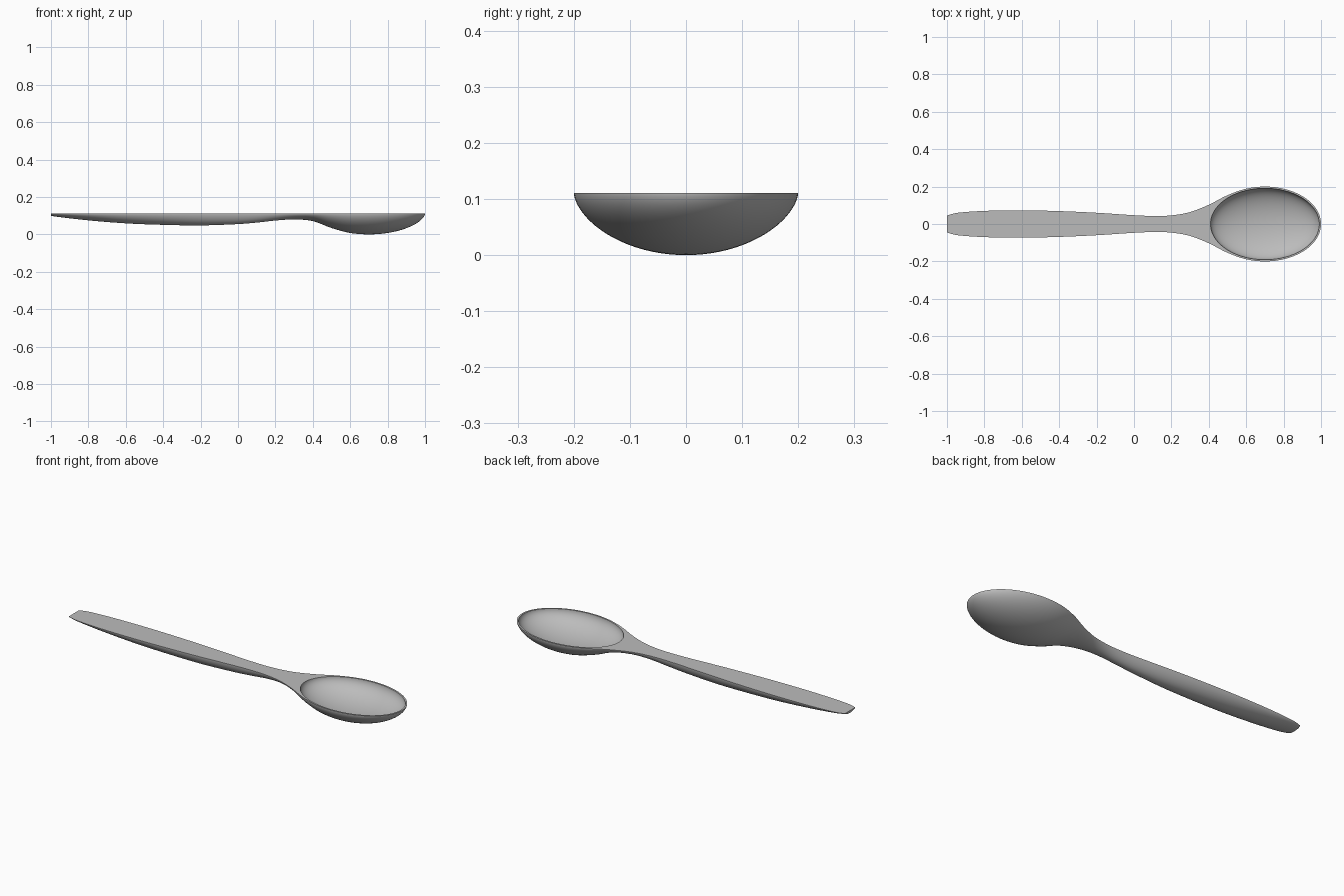
import bpy, bmesh, math

cube = bpy.data.objects.get("Cube")
if cube:
    bpy.data.objects.remove(cube, do_unlink=True)

RIM = 0.111            # height of the flat upper face
BOWL_X = 0.70          # centre of the bowl
BOWL_L, BOWL_W = 0.30, 0.20
JOIN = 0.60            # from here on the outline is purely the bowl
ARC = 40               # steps across the rounded underside

# Handle stations: x, half width, depth below the rim
HANDLE = [(-1.0, 0.045, 0.012), (-0.95, 0.059, 0.019), (-0.8, 0.070, 0.036),
          (-0.6, 0.073, 0.052), (-0.4, 0.069, 0.060), (-0.2, 0.060, 0.063),
          (0.0, 0.047, 0.056), (0.1, 0.043, 0.048), (0.2, 0.046, 0.037),
          (0.3, 0.064, 0.031), (0.4, 0.103, 0.040), (0.5, 0.154, 0.077)]


def bowl_station(x):
    t = max(0.0, 1 - ((x - BOWL_X) / BOWL_L) ** 2)
    return x, BOWL_W * math.sqrt(t), RIM * t ** 0.6


def smooth_value(points, x, k):
    """Cubic interpolation of column k through the stations."""
    i = max(j for j in range(1, len(points) - 2) if j == 1 or points[j][0] <= x)
    if x < points[1][0]:
        i = 0
    a, b = points[i], points[i + 1]
    before, after = points[max(i - 1, 0)], points[min(i + 2, len(points) - 1)]
    h = b[0] - a[0]
    u = (x - a[0]) / h
    ma = (b[k] - before[k]) / (b[0] - before[0]) * h
    mb = (after[k] - a[k]) / (after[0] - a[0]) * h
    return ((2*u**3 - 3*u*u + 1) * a[k] + (u**3 - 2*u*u + u) * ma
            + (3*u*u - 2*u**3) * b[k] + (u**3 - u*u) * mb)


def make_object(name, bm):
    bmesh.ops.recalc_face_normals(bm, faces=bm.faces)
    mesh = bpy.data.meshes.new(name)
    bm.to_mesh(mesh)
    bm.free()
    obj = bpy.data.objects.new(name, mesh)
    bpy.context.collection.objects.link(obj)
    return obj


# Sections along the length, packed closer together towards the tip
control = HANDLE + [bowl_station(JOIN), bowl_station(BOWL_X)]
stations = []
for n in range(80):
    x = -1 + (JOIN + 1) * n / 80
    stations.append((x, smooth_value(control, x, 1), smooth_value(control, x, 2)))
start = math.acos((JOIN - BOWL_X) / BOWL_L)
for n in range(36):
    stations.append(bowl_station(BOWL_X + BOWL_L * math.cos(start * (1 - n / 36))))

# Solid body: half-oval sections with a flat top
bm = bmesh.new()
rings = []
for x, w, d in stations:
    ring = []
    for j in range(ARC + 1):
        a = math.pi * j / ARC
        drop = d * max(0.0, math.sin(a)) ** 1.2 if 0 < j < ARC else 0
        ring.append(bm.verts.new((x, -w * math.cos(a), RIM - drop)))
    rings.append(ring)
for r, s in zip(rings, rings[1:]):
    for j in range(ARC):
        bm.faces.new((r[j], r[j + 1], s[j + 1], s[j]))
tip = bm.verts.new((BOWL_X + BOWL_L, 0, RIM))
for j in range(ARC):
    bm.faces.new((rings[-1][j], rings[-1][j + 1], tip))
bm.faces.new(rings[0])
bm.faces.new([r[0] for r in rings] + [tip] + [r[-1] for r in reversed(rings)])
spoon = make_object("spoon", bm)

# Oval hollow of the bowl
bm = bmesh.new()
bmesh.ops.create_uvsphere(bm, u_segments=96, v_segments=48, radius=1)
bmesh.ops.scale(bm, vec=(0.291, 0.191, 0.096), verts=bm.verts)
bmesh.ops.translate(bm, vec=(BOWL_X, 0, RIM + 0.0005), verts=bm.verts)
hollow = make_object("bowl_hollow_cutter", bm)
hollow.hide_render = True

cut = spoon.modifiers.new("hollow", 'BOOLEAN')
cut.operation = 'DIFFERENCE'
cut.solver = 'EXACT'
cut.object = hollow
bpy.ops.object.select_all(action='DESELECT')
spoon.select_set(True)
bpy.context.view_layer.objects.active = spoon
bpy.ops.object.modifier_apply(modifier=cut.name)
bpy.data.objects.remove(hollow, do_unlink=True)

# Plain grey finish
grey = bpy.data.materials.new("grey")
grey.use_nodes = True
colour = (0.5, 0.5, 0.5, 1)
grey.diffuse_color = colour
grey.node_tree.nodes["Principled BSDF"].inputs["Base Color"].default_value = colour
spoon.data.materials.clear()
spoon.data.materials.append(grey)

bpy.ops.object.shade_smooth_by_angle(angle=math.radians(35))
